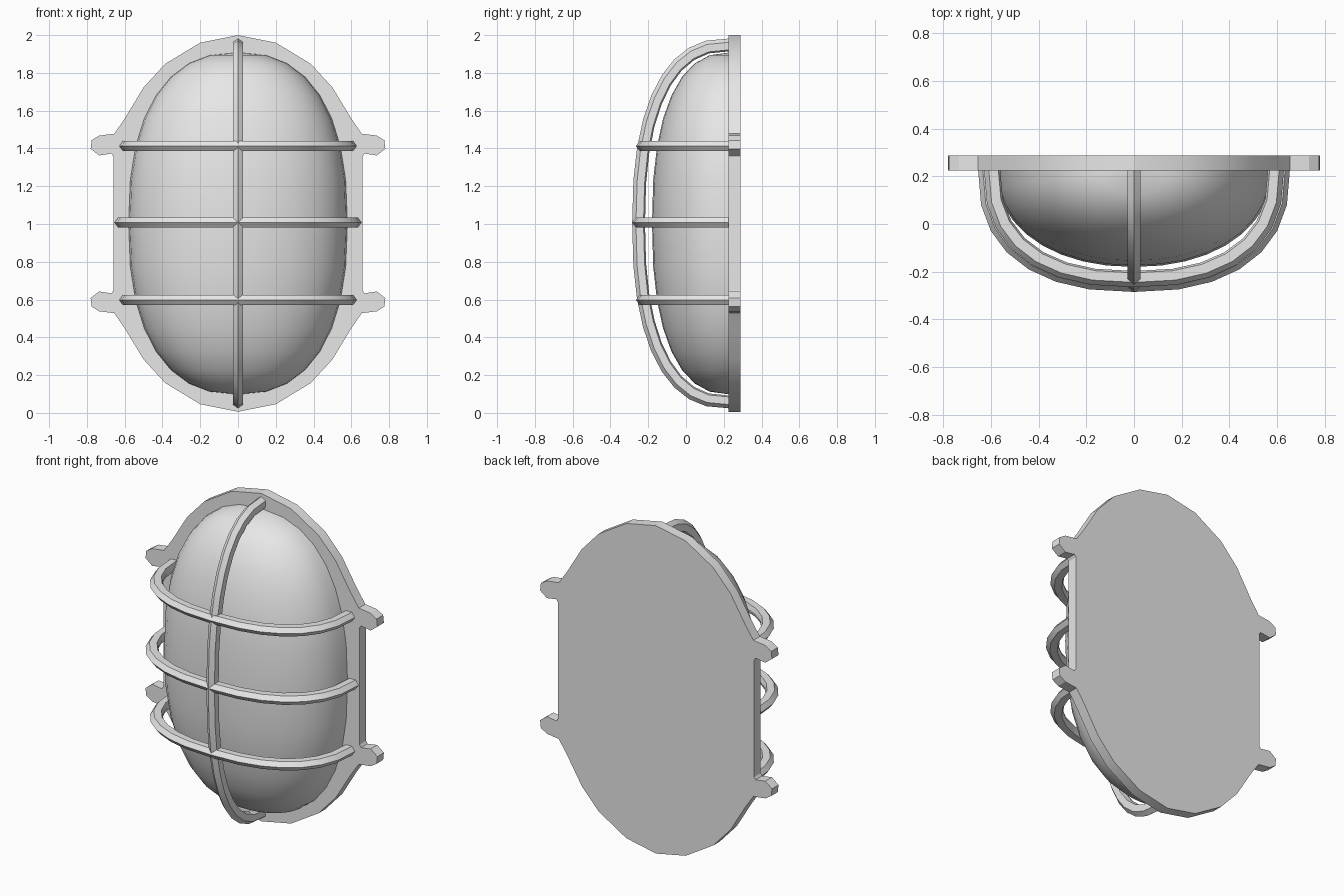
import bpy, bmesh, math

if "Cube" in bpy.data.objects:
    bpy.data.objects.remove(bpy.data.objects["Cube"], do_unlink=True)

MID_Z = 1.003      # mirror height of the fitting
FACE_Y = 0.225     # front face of the back plate
BACK_Y = 0.288

grey = bpy.data.materials.new("light_grey")
grey.use_nodes = True
colour = (0.8, 0.8, 0.8, 1)
grey.diffuse_color = colour
grey.node_tree.nodes["Principled BSDF"].inputs["Base Color"].default_value = colour


def finish(bm, name, angle):
    """Turn a bmesh into a named object, smooth below the given angle."""
    bmesh.ops.remove_doubles(bm, verts=bm.verts, dist=0.0005)
    bmesh.ops.recalc_face_normals(bm, faces=bm.faces)
    mesh = bpy.data.meshes.new(name)
    bm.to_mesh(mesh)
    bm.free()
    mesh.materials.append(grey)
    mesh.shade_smooth()
    mesh.set_sharp_from_angle(angle=math.radians(angle))
    obj = bpy.data.objects.new(name, mesh)
    bpy.context.collection.objects.link(obj)
    return obj


def super_point(t, n):
    """Point on a unit superellipse of power n."""
    c, s = math.cos(t), math.sin(t)
    return (math.copysign(abs(c) ** (2 / n), c), math.copysign(abs(s) ** (2 / n), s))


def bridge(bm, rings, closed):
    for a, b in zip(rings, rings[1:]):
        count = len(a) if closed else len(a) - 1
        for i in range(count):
            j = (i + 1) % len(a)
            bm.faces.new((a[i], a[j], b[j], b[i]))


# Back plate: one quarter outline with a fixing lug, mirrored both ways
quarter = [(0, 0.997), (0.2, 0.957), (0.385, 0.845), (0.5, 0.72), (0.6, 0.555),
           (0.655, 0.475), (0.735, 0.465), (0.775, 0.44), (0.78, 0.395),
           (0.735, 0.36), (0.67, 0.37), (0.66, 0.355)]
right_half = quarter + [(x, -z) for x, z in reversed(quarter)]
outline = right_half + [(-x, z) for x, z in reversed(right_half[1:-1])]
bm = bmesh.new()
base = bm.faces.new([bm.verts.new((x, FACE_Y, MID_Z + z)) for x, z in outline])
grown = bmesh.ops.extrude_face_region(bm, geom=[base])
for v in grown["geom"]:
    if isinstance(v, bmesh.types.BMVert):
        v.co.y = BACK_Y
finish(bm, "back_plate", 20)

# Glass cover: half of a squarish ellipsoid set on the plate
bm = bmesh.new()
rings = []
STACKS, SLICES = 16, 18
for i in range(STACKS + 1):
    r, h = super_point(-math.pi / 2 + math.pi * i / STACKS, 2.4)
    ring = []
    for k in range(SLICES + 1):
        c, s = super_point(math.pi * k / SLICES, 2.15)
        ring.append(bm.verts.new((0.58 * r * c, FACE_Y + 0.005 - 0.41 * r * s,
                                  MID_Z + 0.905 * h)))
    rings.append(ring)
bridge(bm, rings, False)
bmesh.ops.dissolve_degenerate(bm, dist=0.0005, edges=bm.edges)
finish(bm, "glass_cover", 40)


def guard_bar(name, half, depth, place, segments=14):
    """Sweep a six-sided section along a half superellipse standing on the plate."""
    section = [(0, 0), (0.02, 0.027), (0.06, 0.027), (0.068, 0),
               (0.06, -0.027), (0.02, -0.027)]
    bm = bmesh.new()
    rings = []
    for i in range(segments + 1):
        u, v = super_point(math.pi * i / segments, 2.4)
        if i in (0, segments):
            v = -0.03          # root the ends in the plate
        ring = []
        for inset, side in section:
            across = u * (half - inset)
            y = FACE_Y - v * (depth - inset)
            ring.append(bm.verts.new(place(across, y, side)))
        rings.append(ring)
    bridge(bm, rings, True)
    bm.faces.new(rings[0])
    bm.faces.new(rings[-1])
    finish(bm, name, 25)


# Wire guard: three hoops across and one rib from top to bottom
for name, dz, half, depth in (("lower_guard_hoop", -0.405, 0.63, 0.49),
                              ("middle_guard_hoop", 0.005, 0.655, 0.51),
                              ("upper_guard_hoop", 0.41, 0.63, 0.49)):
    guard_bar(name, half, depth,
              lambda a, y, s, dz=dz: (a, y, MID_Z + dz + s))
guard_bar("vertical_guard_rib", 0.98, 0.51,
          lambda a, y, s: (s, y, MID_Z + a), 18)
